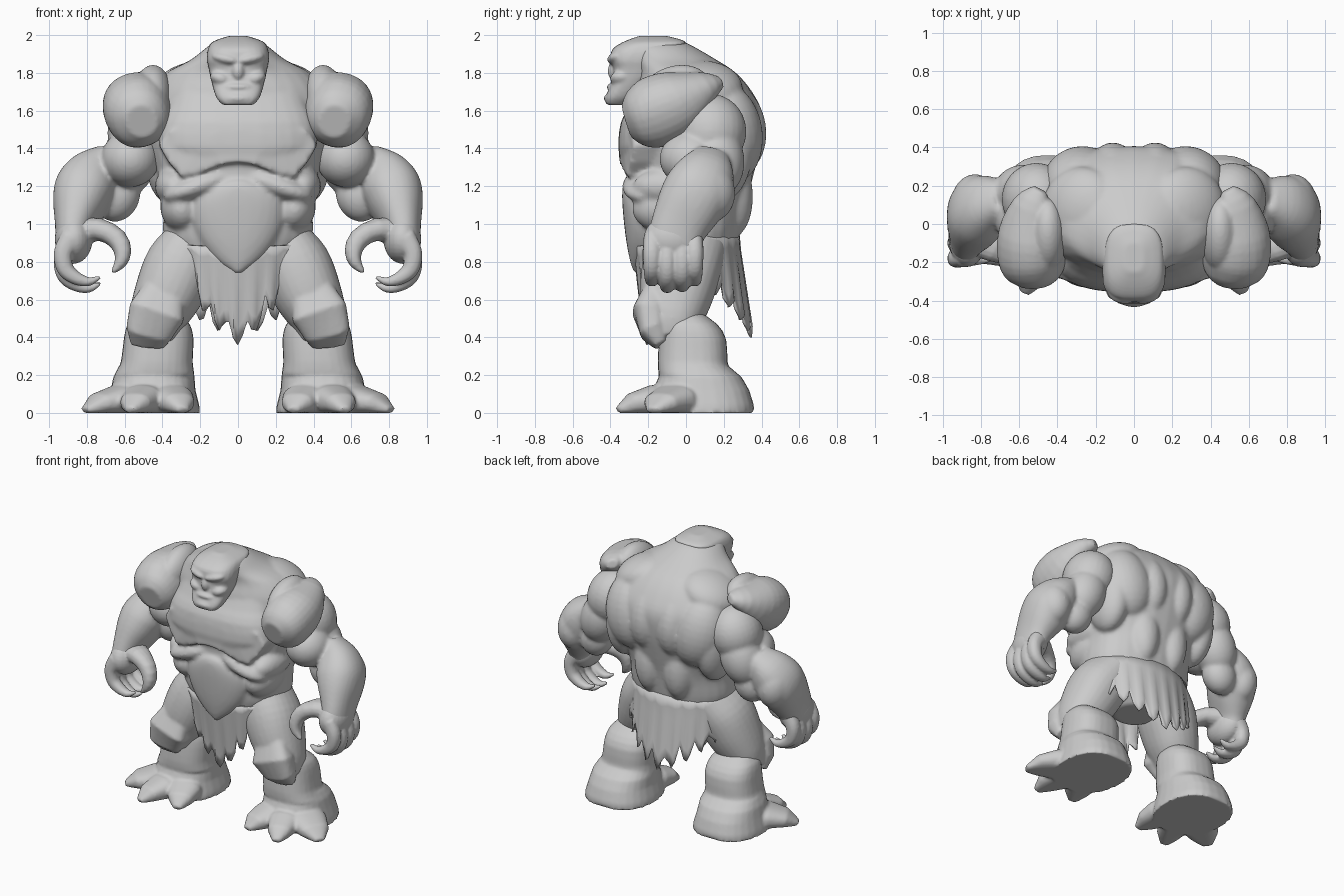
import bpy, bmesh, math, random
from mathutils import Vector, Matrix, Euler

if "Cube" in bpy.data.objects:
    bpy.data.objects.remove(bpy.data.objects["Cube"])

random.seed(4)


def blob(bm, loc, size, rot=(0, 0, 0)):
    m = Matrix.Translation(loc) @ Euler([math.radians(a) for a in rot]).to_matrix().to_4x4()
    bmesh.ops.create_uvsphere(bm, u_segments=28, v_segments=16, radius=1,
                              matrix=m @ Matrix.Diagonal((*size, 1)))


def pair(bm, loc, size, rot=(0, 0, 0)):
    for s in (1, -1):
        blob(bm, (s * loc[0], loc[1], loc[2]), size, (rot[0], s * rot[1], s * rot[2]))


def spline(a, b, c, d, t):
    return tuple(.5 * (2*q + (r-p)*t + (2*p-5*q+4*r-s)*t*t + (3*q-p-3*r+s)*t**3)
                 for p, q, r, s in zip(a, b, c, d))


def bridge(bm, rings):
    n = len(rings[0])
    for a, b in zip(rings, rings[1:]):
        for k in range(n):
            bm.faces.new((a[k], a[(k+1) % n], b[(k+1) % n], b[k]))
    bm.faces.new(rings[0][::-1])
    bm.faces.new(rings[-1])


def loft(bm, path, ref=(1, 0, 0), flat=False, power=2.2, steps=4, seg=28):
    """Closed tube through (x, y, z, radius along ref, other radius)."""
    pts = []
    for i in range(len(path) - 1):
        four = [path[max(0, min(len(path) - 1, i + k))] for k in (-1, 0, 1, 2)]
        pts += [spline(*four, k / steps) for k in range(steps)]
    pts.append(path[-1])
    rings = []
    for i, p in enumerate(pts):
        t = Vector(pts[min(i + 1, len(pts) - 1)][:3]) - Vector(pts[max(i - 1, 0)][:3])
        t = Vector((0, 0, 1)) if flat else t.normalized()
        u = Vector(ref)
        u = (u - t * u.dot(t)).normalized()
        v = t.cross(u)
        ring = []
        for k in range(seg):
            a = 2 * math.pi * k / seg
            c, s = math.cos(a), math.sin(a)
            co = (Vector(p[:3]) + u * math.copysign(abs(c) ** (2 / power), c) * p[3]
                  + v * math.copysign(abs(s) ** (2 / power), s) * p[4])
            co.z = max(co.z, 0)
            ring.append(bm.verts.new(co))
        rings.append(ring)
    bridge(bm, rings)


def levels(rows):
    """(z, half width, front y, back y) -> loft path."""
    return [(0, (f + b) / 2, z, w, (b - f) / 2) for z, w, f, b in rows]


def finish(bm, name, voxel=.013, smooth=4, mirror=True):
    bmesh.ops.recalc_face_normals(bm, faces=bm.faces)
    me = bpy.data.meshes.new(name)
    bm.to_mesh(me)
    bm.free()
    ob = bpy.data.objects.new(name, me)
    bpy.context.collection.objects.link(ob)
    r = ob.modifiers.new("fuse", 'REMESH')
    r.mode, r.voxel_size, r.use_smooth_shade = 'VOXEL', voxel, True
    s = ob.modifiers.new("soften", 'SMOOTH')
    s.factor, s.iterations = .5, smooth
    if mirror:
        ob.modifiers.new("mirror", 'MIRROR')


# torso core
bm = bmesh.new()
loft(bm, levels([(.66, .14, -.14, .14), (.78, .28, -.23, .24), (.92, .39, -.275, .28),
                 (1.1, .395, -.29, .315), (1.25, .425, -.3, .355), (1.42, .47, -.3, .395),
                 (1.58, .49, -.28, .405), (1.7, .46, -.27, .35), (1.8, .38, -.25, .265),
                 (1.87, .25, -.28, .16), (1.94, .16, -.3, .04), (1.96, .12, -.26, -.0)]), flat=True)
# chest plate with angular lower edge
loft(bm, levels([(1.34, .34, -.345, 0), (1.41, .42, -.36, 0), (1.54, .405, -.345, 0),
                 (1.62, .37, -.3, 0), (1.7, .34, -.26, 0)]), flat=True, power=2.4, steps=2)
for s in (1, -1):
    edge = [(-.02, 1.33), (.08, 1.315), (.19, 1.275), (.3, 1.25), (.37, 1.33), (.42, 1.42), (.36, 1.5), (.15, 1.5), (-.02, 1.5)]
    bridge(bm, [[bm.verts.new((s * x, y + .45 * x * x, z)) for x, z in edge] for y in (-.355, -.1)])
# belly and ribs
loft(bm, levels([(.74, .03, -.275, -.1), (.8, .12, -.295, -.1), (.9, .2, -.315, -.1), (1.02, .245, -.33, -.1),
                 (1.13, .24, -.338, -.1), (1.2, .17, -.335, -.1), (1.23, .1, -.32, -.1)]), flat=True)
pair(bm, (.19, -.2, 1.215), (.22, .135, .07), (0, 20, -10))
pair(bm, (.3, -.1, 1.08), (.11, .185, .13), (0, 15, 0))
pair(bm, (.34, -.08, 1.2), (.1, .2, .1), (0, 25, 0))
# back muscles and trapezius
pair(bm, (.11, .24, 1.5), (.14, .185, .25), (8, 0, 0))
pair(bm, (.28, .22, 1.48), (.2, .185, .27), (6, 10, -12))
pair(bm, (.37, .17, 1.38), (.125, .18, .27))
pair(bm, (.12, .2, 1.2), (.13, .15, .28), (9, 0, 0))
pair(bm, (.27, .08, 1.72), (.22, .22, .13), (0, 22, 0))
blob(bm, (0, -.06, 1.82), (.2, .22, .135), (-12, 0, 0))
finish(bm, "torso", .014, 5, False)

# head with brow, cheeks, nose and jaw
bm = bmesh.new()
loft(bm, levels([(1.63, .08, -.42, -.32), (1.67, .115, -.425, -.28), (1.75, .14, -.395, -.2),
                 (1.82, .155, -.385, -.13), (1.87, .165, -.4, -.1), (1.925, .16, -.39, -.03),
                 (1.965, .135, -.33, .0), (1.995, .05, -.25, -.1)]),
     flat=True, power=3, steps=3)
pair(bm, (.065, -.375, 1.875), (.075, .04, .028), (0, -12, 12))
pair(bm, (.09, -.34, 1.77), (.06, .062, .04), (0, -20, 0))
blob(bm, (0, -.375, 1.81), (.035, .04, .055))
blob(bm, (0, -.37, 1.725), (.09, .05, .025))
blob(bm, (0, -.375, 1.665), (.1, .06, .035))
finish(bm, "head", .009, 4, False)

# shoulder armour, tapering toward the back
bm = bmesh.new()
loft(bm, [(.49, .18, 1.75, .04, .03), (.525, .1, 1.725, .11, .085), (.535, -.03, 1.65, .17, .17),
          (.53, -.17, 1.59, .178, .19), (.515, -.265, 1.56, .145, .15), (.51, -.315, 1.545, .08, .09)],
     ref=(1, 0, -.4), power=2.15, steps=3)
blob(bm, (.45, -.06, 1.69), (.1, .2, .145), (20, 0, 0))
finish(bm, "shoulder_plate", .011, 3)

# upper arm and forearm
bm = bmesh.new()
blob(bm, (.51, .13, 1.49), (.18, .19, .2), (0, -15, 0))
blob(bm, (.57, .03, 1.345), (.155, .17, .15))
blob(bm, (.58, .16, 1.33), (.15, .15, .2), (0, -20, 0))
blob(bm, (.64, .14, 1.15), (.12, .11, .14), (0, -20, 0))
loft(bm, [(.69, .14, 1.37, .06, .09), (.76, .11, 1.28, .13, .15), (.81, .07, 1.19, .158, .18),
          (.84, .02, 1.1, .143, .175), (.87, -.04, .98, .1, .15), (.88, -.07, .88, .085, .14)])
blob(bm, (.83, .11, 1.17), (.125, .15, .165), (15, 0, 0))
finish(bm, "arm")

# hand with curled fingers and thumb
bm = bmesh.new()
blob(bm, (.87, -.07, .92), (.1, .155, .13))
for y, drop in ((-.18, .03), (-.1, -.005), (-.02, 0), (.045, .03)):
    loft(bm, [(.88, y, .93, .045, .06), (.925, y, .82 + drop, .048, .05),
              (.915, y, .735 + drop, .045, .045), (.86, y, .685 + drop, .04, .036),
              (.79, y, .665 + drop, .03, .024), (.73, y, .69 + drop, .01, .009)],
         ref=(0, 1, 0), seg=16)
loft(bm, [(.85, -.06, .96, .1, .08), (.73, -.12, .97, .08, .06), (.64, -.16, .92, .06, .055),
          (.61, -.18, .85, .052, .046), (.625, -.19, .79, .04, .032), (.665, -.2, .745, .012, .01)],
     ref=(0, 1, 0), seg=16, steps=2)
finish(bm, "hand", .009, 2)

# thigh with block-shaped knee
bm = bmesh.new()
loft(bm, [(.22, .02, .92, .15, .2), (.3, -.02, .78, .19, .21), (.37, -.05, .63, .18, .195),
          (.43, -.07, .5, .15, .16), (.45, -.07, .4, .12, .12)])
loft(bm, [(.38, -.13, .68, .1, .08), (.43, -.2, .53, .15, .085), (.47, -.17, .43, .125, .075),
          (.48, -.13, .36, .09, .04)], steps=1, power=3)
finish(bm, "thigh", .012, 3)

# shin wrap and foot with three toes
bm = bmesh.new()
loft(bm, [(.42, -.02, .53, .11, .1), (.42, .015, .47, .165, .15), (.42, .035, .39, .185, .178),
          (.43, .035, .27, .19, .185), (.44, .045, .205, .21, .19)], flat=True, steps=2, power=2.5)
loft(bm, [(.44, .06, .24, .195, .175), (.445, .075, .19, .215, .22), (.45, .08, .12, .225, .255),
          (.45, .085, .04, .245, .275), (.45, .085, 0, .25, .275)], flat=True, steps=1, power=2.4)
for base, tip, w in (((.52, .0), (.81, -.18), .135), ((.47, -.06), (.57, -.36), .11),
                     ((.38, -.04), (.29, -.31), .115)):
    b, t = Vector(base), Vector(tip)
    d = (t - b).normalized()
    path = []
    for f, z, r, h in ((0, .075, 1, .085), (.4, .068, 1, .078), (.75, .05, .75, .055), (1, .012, .25, .02)):
        p = b.lerp(t, f)
        path.append((p.x, p.y, z, w * r, h))
    loft(bm, path, ref=(-d.y, d.x, 0), steps=1, power=2.4)
finish(bm, "foot", .012, 2)


# ragged loincloth hanging from the hips
def hem(x, table):
    for (x0, z0), (x1, z1) in zip(table, table[1:]):
        if x <= x1:
            return z0 + (z1 - z0) * (x - x0) / (x1 - x0)
    return table[-1][1]


front = [(0, .36), (.1, .43), (.2, .53), (.26, .68), (.34, .79), (.42, .86)]
back = [(0, .4), (.15, .45), (.28, .55), (.37, .64), (.42, .82)]
bm = bmesh.new()
cols, rows = 96, 6
grid = []
for i in range(cols):
    a = 2 * math.pi * i / cols
    x, y = .41 * math.sin(a), -.285 * math.cos(a)
    top = .91 + .03 * y / .285
    low = hem(abs(x), front if y < 0 else back)
    tooth = (0, .05, .11, .04)[i % 4] * random.uniform(.5, 1.3)
    low = min(low + tooth * min(1, (top - low) * 4), top - .03)
    fold = .012 * math.sin(i * 1.57)
    col = []
    for j in range(rows + 1):
        t = j / rows
        z = top + (low - top) * t
        shift = max(0, .9 - z) * (.14 if y < 0 else .13) * abs(y) / .285
        col.append(bm.verts.new((x * (1 - (.08 if y < 0 else 0) * t), y + shift + fold * t, z)))
    grid.append(col)
for i in range(cols):
    a, b = grid[i], grid[(i + 1) % cols]
    for j in range(rows):
        bm.faces.new((a[j], a[j + 1], b[j + 1], b[j]))
bmesh.ops.recalc_face_normals(bm, faces=bm.faces)
me = bpy.data.meshes.new("loincloth")
bm.to_mesh(me)
bm.free()
cloth = bpy.data.objects.new("loincloth", me)
bpy.context.collection.objects.link(cloth)
bpy.context.view_layer.objects.active = cloth
cloth.select_set(True)
bpy.ops.object.shade_smooth_by_angle(angle=math.radians(40))
cloth.modifiers.new("thickness", 'SOLIDIFY').thickness = .012
